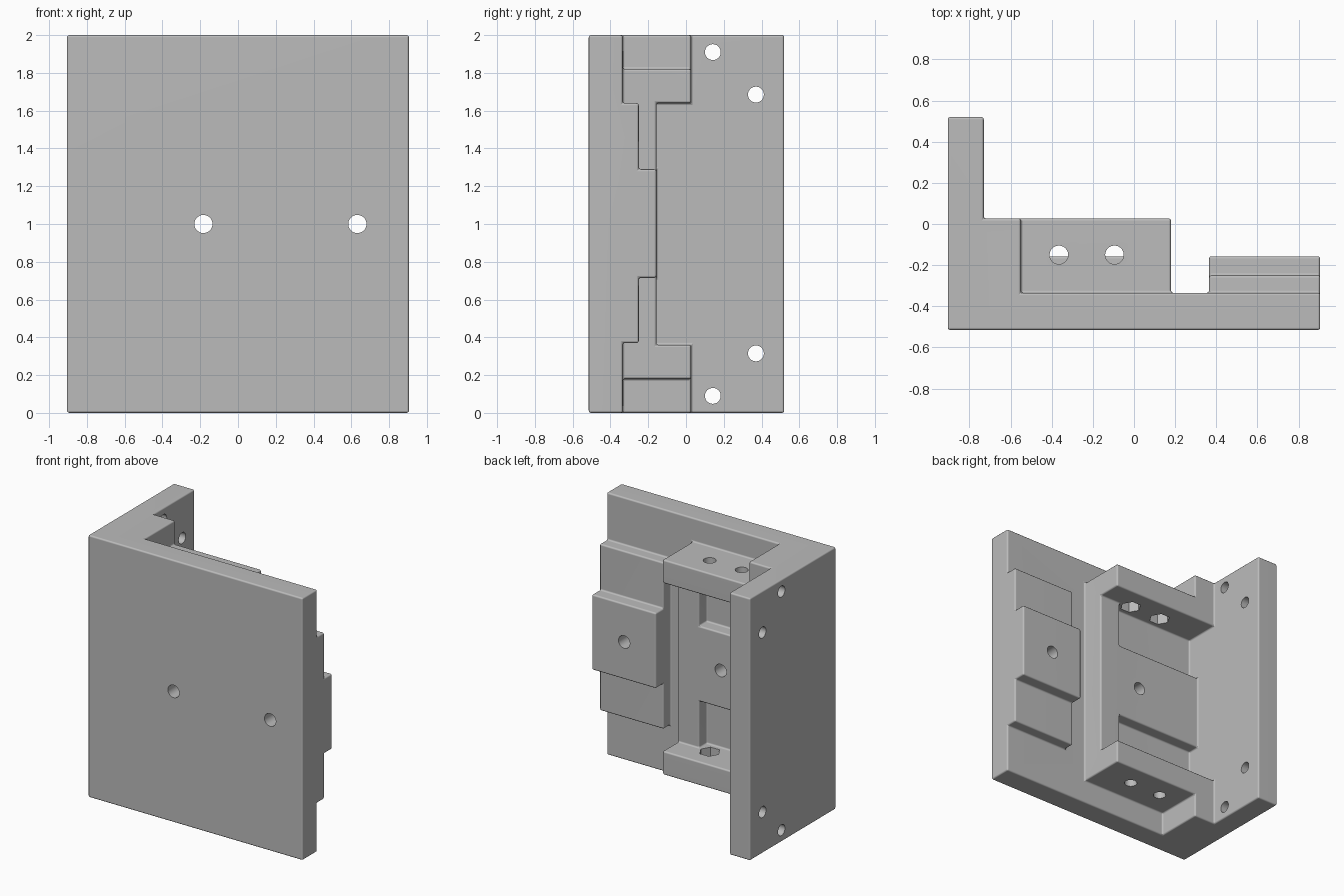
import bpy
import math

cube = bpy.data.objects.get("Cube")
if cube:
    bpy.data.objects.remove(cube, do_unlink=True)

# One flat colour
grey = bpy.data.materials.new("plain grey")
grey.use_nodes = True
colour = (0.5, 0.5, 0.5, 1)
grey.diffuse_color = colour
grey.node_tree.nodes["Principled BSDF"].inputs["Base Color"].default_value = colour

# Main levels, measured along each axis
EDGE, HEIGHT = 0.905, 2.0
FRONT, PLATE, LOW, HIGH, SHELF, REAR = -0.515, -0.335, -0.25, -0.157, 0.027, 0.52
WALL, STEP, TRAY = -0.73, -0.55, 0.18
INSIDE = -0.42        # hidden start of parts sunk into the plate


def box(name, x, y, z):
    bpy.ops.mesh.primitive_cube_add(size=1)
    ob = bpy.context.object
    ob.name = name
    for v in ob.data.vertices:
        v.co = [(lo + hi) / 2 + c * (hi - lo) for c, (lo, hi) in zip(v.co, (x, y, z))]
    return ob


def rod(name, place, radius, length, turn=(0, 0, 0), sides=40):
    bpy.ops.mesh.primitive_cylinder_add(vertices=sides, radius=radius, depth=length,
                                        location=place, rotation=turn)
    ob = bpy.context.object
    ob.name = name
    ob.hide_render = True
    return ob


def apply(ob, kind, **settings):
    mod = ob.modifiers.new(kind.lower(), kind)
    for key, value in settings.items():
        setattr(mod, key, value)
    bpy.context.view_layer.objects.active = ob
    bpy.ops.object.modifier_apply(modifier=mod.name)


def combine(ob, other, operation):
    apply(ob, "BOOLEAN", object=other, operation=operation, solver="EXACT")
    bpy.data.objects.remove(other, do_unlink=True)


def mirrored(lo, hi):
    return (lo, hi), (HEIGHT - hi, HEIGHT - lo)


# Front plate and side wall
bracket = box("bracket", (-EDGE, EDGE), (FRONT, PLATE), (0, HEIGHT))
parts = [box("side_wall", (-EDGE, WALL), (FRONT, REAR), (0, HEIGHT))]

# Shelves and corner blocks at the top and bottom
for z in mirrored(1.64, 1.82):
    parts.append(box("shelf", (WALL - 0.1, TRAY), (INSIDE, SHELF), z))
for z in mirrored(1.7, HEIGHT):
    parts.append(box("corner_block", (WALL - 0.1, STEP), (INSIDE, SHELF), z))

# Tray floor, rib and raised pad between the shelves
parts.append(box("tray_floor", (WALL - 0.1, TRAY), (INSIDE, LOW), (0.3, 1.7)))
parts.append(box("tray_rib", (0, TRAY), (INSIDE, HIGH), (0.3, 1.7)))
parts.append(box("tray_pad", (WALL - 0.1, 0.1), (INSIDE, HIGH), (0.715, 1.29)))

# Stepped pad at the free edge
parts.append(box("edge_step", (0.365, EDGE), (INSIDE, LOW), (0.37, 1.64)))
parts.append(box("edge_pad", (0.365, EDGE), (INSIDE, HIGH), (0.715, 1.29)))

for part in parts:
    combine(bracket, part, "UNION")

# Clean flat faces and soften all edges
apply(bracket, "DECIMATE", decimate_type="DISSOLVE", angle_limit=math.radians(2))
apply(bracket, "BEVEL", width=0.012, segments=3, limit_method="ANGLE",
      angle_limit=math.radians(40))

# Bolt holes through plate and wall
quarter = math.pi / 2
cutters = [rod("plate_hole", (x, -0.3, 1), 0.048, 1, (quarter, 0, 0)) for x in (-0.183, 0.632)]
for y, z in ((0.142, 1.91), (0.37, 1.685)):
    for height in (z, HEIGHT - z):
        cutters.append(rod("wall_hole", (-0.82, y, height), 0.042, 0.5, (0, quarter, 0)))

# Shelf holes with hexagonal nut pockets on the inner sides
for x in (-0.365, -0.095):
    for shelf_z, nut_z in ((1.73, 1.66), (0.27, 0.34)):
        cutters.append(rod("shelf_hole", (x, -0.15, shelf_z), 0.045, 0.3))
        cutters.append(rod("nut_pocket", (x, -0.15, nut_z), 0.075, 0.12,
                           (0, 0, quarter), sides=6))
for cutter in cutters:
    combine(bracket, cutter, "DIFFERENCE")

# Finish
bracket.data.materials.clear()
bracket.data.materials.append(grey)
for face in bracket.data.polygons:
    face.material_index = 0
bpy.ops.object.select_all(action="DESELECT")
bracket.select_set(True)
bpy.context.view_layer.objects.active = bracket
bpy.ops.object.shade_smooth_by_angle(angle=math.radians(35))
apply(bracket, "WEIGHTED_NORMAL", keep_sharp=True)
